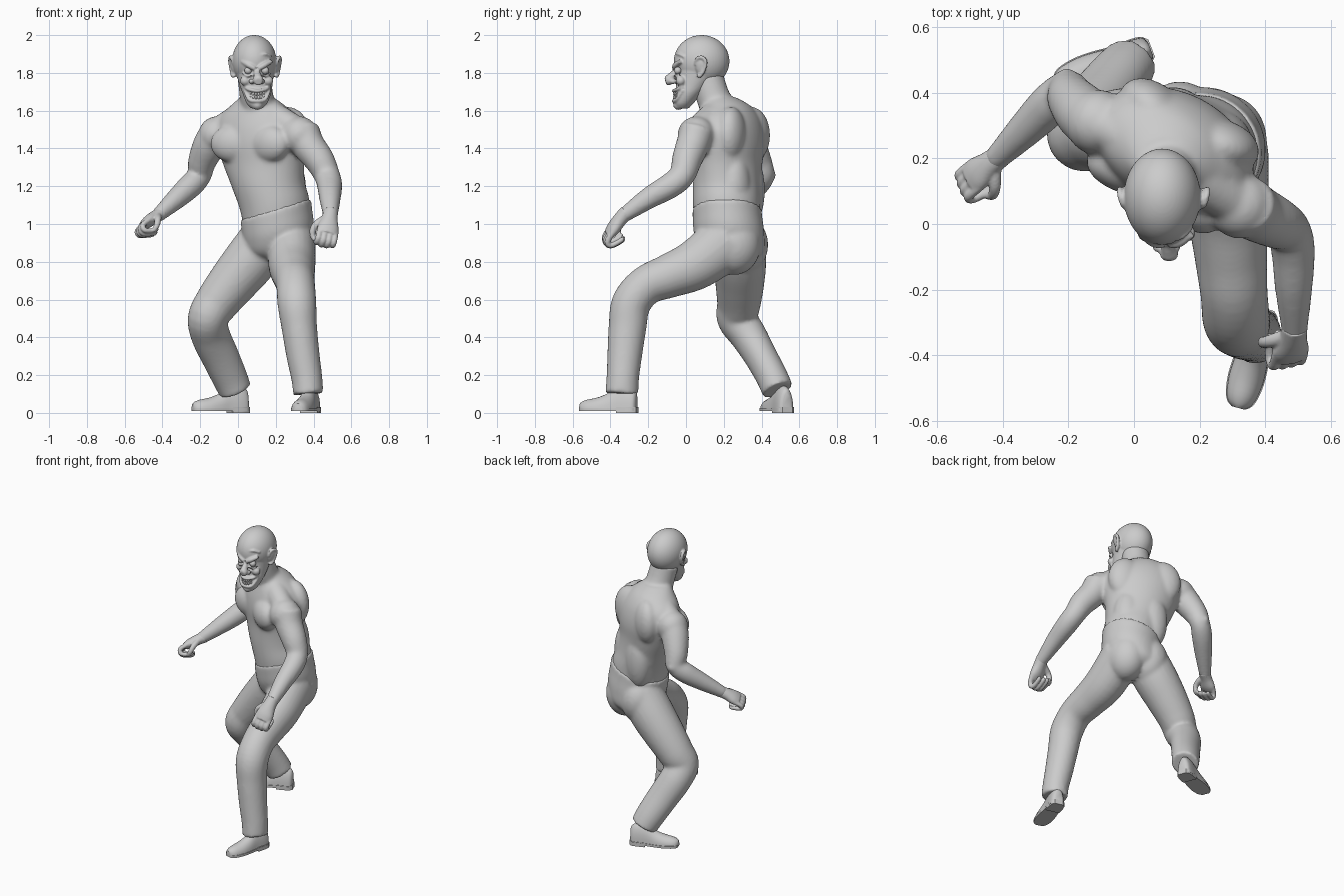
import bpy, bmesh, math
from mathutils import Vector, Matrix


def make(name, bm, voxel=None, smooth=4):
    bmesh.ops.recalc_face_normals(bm, faces=bm.faces)
    me = bpy.data.meshes.new(name)
    bm.to_mesh(me)
    bm.free()
    ob = bpy.data.objects.new(name, me)
    bpy.context.collection.objects.link(ob)
    if voxel:
        r = ob.modifiers.new("blend", 'REMESH')
        r.mode, r.voxel_size, r.use_smooth_shade = 'VOXEL', voxel, True
        s = ob.modifiers.new("soften", 'SMOOTH')
        s.factor, s.iterations = 0.5, smooth
    else:
        bpy.context.view_layer.objects.active = ob
        ob.select_set(True)
        bpy.ops.object.shade_smooth_by_angle(angle=math.radians(40))
        ob.select_set(False)
    return ob


def spline(pts, n=5):
    """Catmull-Rom through number tuples of any length."""
    P = [pts[0]] + list(pts) + [pts[-1]]
    out = []
    for a, b, c, d in zip(P, P[1:], P[2:], P[3:]):
        for k in range(n):
            t = k / n
            out.append([.5 * (2*q + (r-p)*t + (2*p-5*q+4*r-s)*t*t + (3*q-p-3*r+s)*t**3)
                        for p, q, r, s in zip(a, b, c, d)])
    return out + [list(pts[-1])]


def loft(bm, rings):
    vs = [[bm.verts.new(p) for p in r] for r in rings]
    n = len(vs[0])
    for a, b in zip(vs, vs[1:]):
        for i in range(n):
            bm.faces.new((a[i], a[(i+1) % n], b[(i+1) % n], b[i]))
    bm.faces.new(vs[0][::-1])
    bm.faces.new(vs[-1])


def tube(bm, pts, ref=(1, 0, 0), n=24):
    """Limb along (x, y, z, radius_u, radius_v) stations."""
    pts = [p if len(p) == 5 else (*p, p[3]) for p in pts]
    S = spline(pts)
    rings = []
    for i, s in enumerate(S):
        t = (Vector(S[min(i+1, len(S)-1)][:3]) - Vector(S[max(i-1, 0)][:3])).normalized()
        u = Vector(ref)
        u = (u - t * u.dot(t)).normalized()
        v = t.cross(u)
        rings.append([Vector(s[:3]) + u*s[3]*math.cos(k*math.tau/n) + v*s[4]*math.sin(k*math.tau/n)
                      for k in range(n)])
    loft(bm, rings)


def stack(bm, pts, n=48):
    """Horizontal rings (x, y, z, half_width, half_depth, yaw, tilt)."""
    rings = []
    for x, y, z, a, b, yaw, tilt in spline(pts):
        c, s = math.cos(math.radians(yaw)), math.sin(math.radians(yaw))
        ring = []
        for k in range(n):
            p, q = a*math.cos(k*math.tau/n), b*math.sin(k*math.tau/n)
            dx = p*c - q*s
            ring.append((x + dx, y + p*s + q*c, z + tilt*dx))
        rings.append(ring)
    loft(bm, rings)


def ball(bm, c, r, yaw=0, pitch=0, seg=32):
    r = (r, r, r) if isinstance(r, float) else r
    m = (Matrix.Translation(c) @ Matrix.Rotation(math.radians(yaw), 4, 'Z')
         @ Matrix.Rotation(math.radians(pitch), 4, 'Y') @ Matrix.Diagonal((*r, 1)))
    bmesh.ops.create_uvsphere(bm, u_segments=seg, v_segments=seg * 3 // 4, radius=1, matrix=m)


# Bare torso with neck, shoulders and arms
bm = bmesh.new()
stack(bm, [(.21, .22, .98, .175, .17, -20, .3), (.195, .215, 1.1, .182, .178, -20, .2),
           (.16, .215, 1.21, .198, .175, -23, .05), (.135, .22, 1.32, .225, .172, -27, 0),
           (.125, .222, 1.42, .25, .178, -28, 0), (.12, .222, 1.5, .255, .17, -28, 0),
           (.11, .222, 1.57, .22, .15, -28, 0), (.105, .21, 1.63, .145, .12, -28, 0),
           (.1, .18, 1.67, .09, .085, -20, 0)])
tube(bm, [(.115, .21, 1.55, .1), (.1, .148, 1.66, .09), (.085, .11, 1.78, .088)])
yaw = math.radians(-28)
u, f = Vector((math.cos(yaw), math.sin(yaw), 0)), Vector((math.sin(yaw), -math.cos(yaw), 0))
for s in (-1, 1):
    ball(bm, Vector((.125, .222, 1.425)) + f*.122 + u*s*.105, (.125, .07, .1), -28 - s*10)   # chest
    ball(bm, Vector((.125, .222, 1.47)) - f*.08 + u*s*.115, (.12, .08, .15), -28 + s*12)     # shoulder blade
    ball(bm, Vector((.155, .215, 1.18)) - f*.09 + u*s*.075, (.1, .085, .2), -25)           # back muscle
for sh in ((-.11, .31, 1.47), (.325, .055, 1.47)):
    ball(bm, sh, (.1, .1, .1))
    tube(bm, [(.1, .19, 1.62, .07), ((.1+sh[0])/2, (.2+sh[1])/2, 1.555, .075), (*sh[:2], 1.49, .07)], (0, 0, 1))
ball(bm, (-.205, .435, 1.258), .04)                                                       # elbow point
tube(bm, [(-.1, .3, 1.5, .09), (-.15, .335, 1.42, .088), (-.19, .38, 1.33, .075), (-.205, .405, 1.255, .063),
          (-.255, .365, 1.2, .065), (-.33, .29, 1.13, .055), (-.43, .19, 1.04, .036)])
tube(bm, [(.34, .06, 1.5, .09), (.37, .035, 1.42, .088), (.43, .005, 1.34, .08), (.47, -.02, 1.26, .069),
          (.485, -.08, 1.205, .067), (.487, -.2, 1.135, .057), (.49, -.345, 1.035, .037)])
make("torso_and_arms", bm, .0105, 8)


# Loosely clenched hands
def hand(name, wrist, d, down, flip, k):
    bm = bmesh.new()
    w, d = Vector(wrist), Vector(d).normalized()
    dn = Vector(down)
    dn = (dn - d * dn.dot(d)).normalized()
    sd = d.cross(dn) * flip

    def at(a, b, c, r, r2=None):
        return (*(w + (d*a + sd*b + dn*c)*k), r*k, (r2 or r)*k)
    tube(bm, [at(-.03, 0, 0, .034), at(.02, 0, 0, .038, .032), at(.07, 0, .005, .05, .03),
              at(.105, 0, .008, .046, .022)], sd)
    for i in range(4):
        o = (i - 1.5) * .025
        L = (.9, 1, .95, .8)[i]
        tube(bm, [at(.08, o, .005, .014), at(.105 + .03*L, o, .015, .0145), at(.11 + .03*L, o, .05*L, .0135),
                  at(.085, o, .075*L, .012), at(.07, o, .068*L, .008)], sd, 10)
    tube(bm, [at(.02, -.025, .01, .02), at(.05, -.056, .03, .017), at(.08, -.06, .055, .015),
              at(.105, -.045, .07, .009)], (0, 0, 1), 10)
    make(name, bm, .0055, 2)


hand("right_hand", (-.425, .195, 1.045), (-.68, -.5, -.36), (.1, -.4, -.9), -1, 1.05)
hand("left_hand", (.487, -.335, 1.04), (-.1, -.68, -.75), (-.3, .55, -.75), 1, 1.15)

# Trousers: hips and both bent legs
bm = bmesh.new()
stack(bm, [(.21, .26, .79, .08, .08, -10, 0), (.21, .25, .85, .16, .16, -15, .1),
           (.215, .23, .94, .186, .185, -18, .2), (.205, .22, 1.03, .187, .184, -20, .3),
           (.2, .217, 1.08, .187, .182, -20, .3)])
for s in (-1, 1):
    ball(bm, (.21 + s*.07, .275 - s*.02, .89), (.125, .14, .16))
tube(bm, [(.285, .23, .92, .125, .15), (.285, .06, .79, .125, .135), (.295, -.09, .725, .112, .117),
          (.305, -.21, .675, .103, .105), (.312, -.29, .58, .103, .104), (.325, -.31, .45, .094, .1),
          (.345, -.325, .3, .088, .092), (.365, -.335, .18, .082, .086), (.372, -.34, .1, .08, .088)])
tube(bm, [(.15, .28, .92, .14), (.06, .285, .8, .14), (-.03, .285, .69, .13), (-.115, .28, .58, .116),
          (-.16, .27, .5, .106), (-.145, .33, .41, .097, .104), (-.095, .395, .3, .087, .1),
          (-.045, .455, .19, .084, .094), (-.015, .485, .12, .084, .088)], (0, 1, 0))
make("trousers", bm, .0105, 7)


# Shoes with separate sole and heel
def shoe(name, heel, toe):
    h, t = Vector((*heel, 0)), Vector((*toe, 0))
    d = (t - h).normalized()
    s = Vector((d.y, -d.x, 0))
    st = [(0, .022, .09), (.012, .04, .11), (.05, .046, .125), (.11, .046, .115), (.165, .052, .08),
          (.22, .054, .06), (.27, .047, .05), (.297, .035, .04), (.31, .018, .03)]
    bm = bmesh.new()
    loft(bm, [[h + d*a + s*w*math.cos(k*math.tau/24) + Vector((0, 0, .02 + max(0, math.sin(k*math.tau/24))*ht))
               for k in range(24)] for a, w, ht in spline(st, 3)])
    make(name + "_upper", bm)

    def slab(part, sts, z0, z1):
        bm = bmesh.new()
        edge = [h + d*a + s*(w+.003) for a, w, _ in sts] + [h + d*a - s*(w+.003) for a, w, _ in sts[::-1]]
        loft(bm, [[p + Vector((0, 0, z)) for p in edge] for z in (z0, z1)])
        make(name + part, bm)
    slab("_sole", spline(st, 3), .01, .026)
    slab("_heel", [(-.004, .025, 0), (.012, .04, 0), (.05, .045, 0), (.1, .045, 0)], 0, .03)


shoe("left_shoe", (.4, -.262), (.318, -.56))
shoe("right_shoe", (.05, .535), (-.235, .425))

# Bald head with a grotesque face
bm = bmesh.new()
ball(bm, (.086, .083, 1.862), (.117, .147, .138), seg=48)
stack(bm, [(.1, -.02, 1.612, .03, .035, 0, 0), (.1, -.012, 1.64, .055, .052, 0, 0),
           (.1, .015, 1.69, .075, .072, 0, 0), (.095, .04, 1.74, .088, .092, 0, 0),
           (.09, .065, 1.8, .1, .118, 0, 0), (.088, .08, 1.86, .108, .135, 0, 0)])
ball(bm, (.103, -.04, 1.632), .028)
tube(bm, [(.098, -.045, 1.815, .014), (.103, -.075, 1.785, .02), (.107, -.092, 1.762, .028),
          (.108, -.109, 1.755, .019)])
X0 = .099
for s in (-1, 1):
    tube(bm, [(X0 + s*.008, -.062, 1.822, .012), (X0 + s*.04, -.056, 1.84, .015),
              (X0 + s*.078, -.03, 1.862, .011)], (0, 0, 1), 12)                            # brow
    tube(bm, [(X0 + s*.015, -.05, 1.893, .006), (X0 + s*.05, -.038, 1.9, .007),
              (X0 + s*.08, -.01, 1.885, .005)], (0, 0, 1), 10)                              # forehead crease
    ball(bm, (X0 + s*.06, -.028, 1.758), (.028, .026, .026))                               # cheek
    ball(bm, (X0 + s*.027, -.068, 1.755), (.016, .018, .014))                              # nostril
    tube(bm, [(X0 + s*.022, -.056, 1.79, .005), (X0 + s*.05, -.053, 1.785, .007),
              (X0 + s*.075, -.03, 1.8, .005)], (0, 0, 1), 10)                               # lower lid
    # Ears: dish with a raised rim
    ex = .09 + s*.115
    ball(bm, (ex, .078, 1.832), (.013, .028, .045), -s*15, s*10)
    tube(bm, [(ex - s*.004, .052, 1.842, .008), (ex + s*.008, .058, 1.875, .009), (ex + s*.016, .085, 1.882, .01),
              (ex + s*.018, .104, 1.86, .01), (ex + s*.012, .098, 1.822, .009), (ex + s*.002, .075, 1.785, .011),
              (ex - s*.006, .06, 1.79, .009)], (.9, .3, .2), 10)
for z0, zc, r in ((1.705, 1.728, .009), (1.652, 1.712, .01)):                              # lips
    tube(bm, [(X0 - .066, -.015, zc, .008), (X0 - .04, -.05, z0 + .007, r), (X0 + .003, -.066, z0, r),
              (X0 + .044, -.05, z0 + .007, r), (X0 + .07, -.015, zc, .008)], (0, 0, 1), 10)
make("head", bm, .0055, 3)

# Eyes and two rows of teeth
for s, side in ((-1, "right"), (1, "left")):
    bm = bmesh.new()
    ball(bm, (X0 + s*.045, -.043, 1.812), .02)
    make(side + "_eye", bm)
bm = bmesh.new()
for row in (0, 1):
    for i in range(8):
        a = (i - 3.5) / 3.5
        ball(bm, (X0 + .003 + a*.046, -.063 + .03*a*a, 1.69 - row*.02 + .014*a*a), (.0065, .007, .011), a*35, seg=12)
make("teeth", bm)
